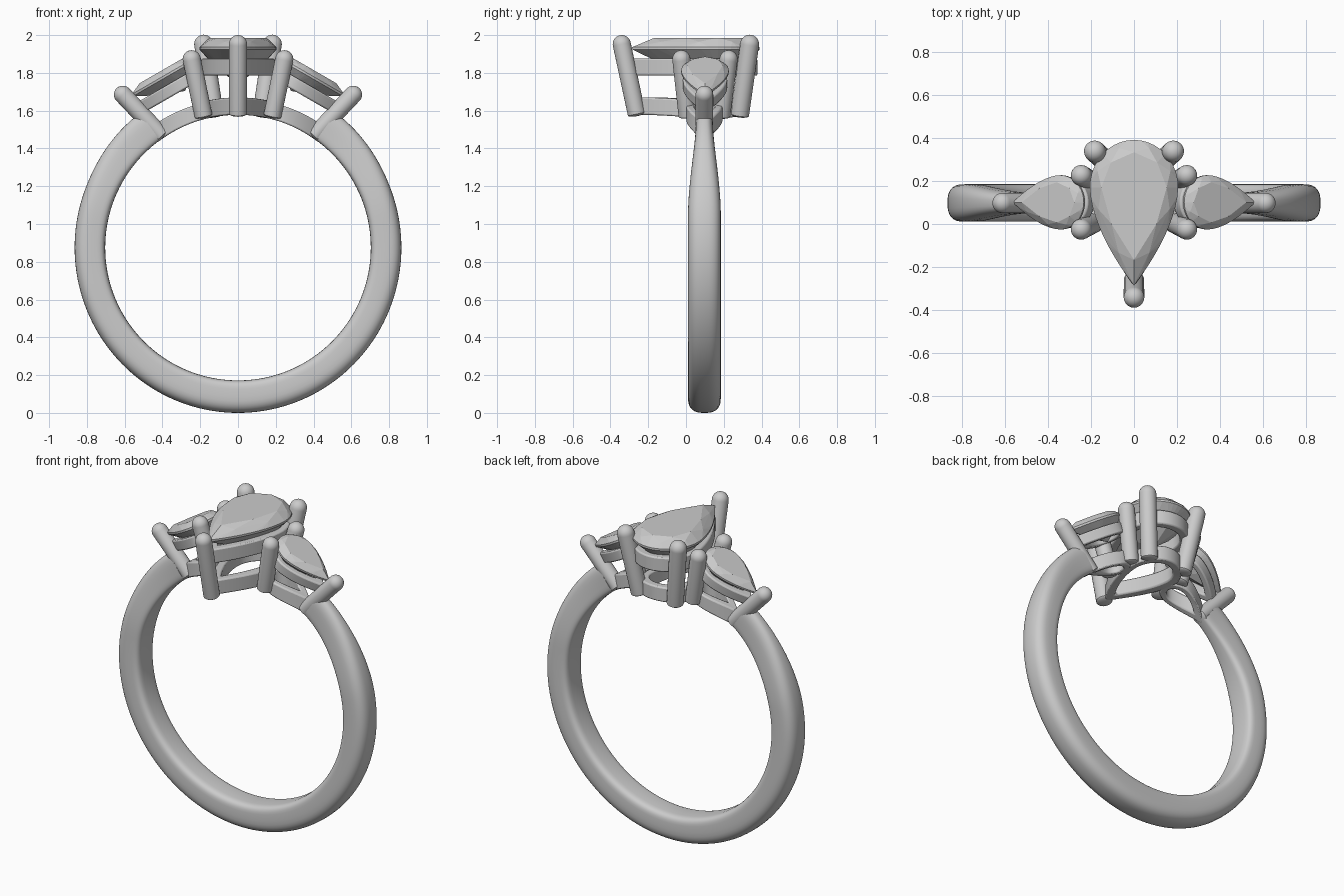
import bpy, bmesh
from math import sin, cos, pi, radians, sqrt
from mathutils import Vector, Matrix

if "Cube" in bpy.data.objects:
    bpy.data.objects.remove(bpy.data.objects["Cube"])

YC, ZC, RI = 0.0975, 0.875, 0.703      # finger-hole axis and radius


def finish(name, bm, smooth=True):
    bmesh.ops.recalc_face_normals(bm, faces=bm.faces)
    me = bpy.data.meshes.new(name)
    bm.to_mesh(me)
    bm.free()
    ob = bpy.data.objects.new(name, me)
    bpy.context.collection.objects.link(ob)
    if smooth:
        me.polygons.foreach_set("use_smooth", [True] * len(me.polygons))
        me.set_sharp_from_angle(angle=radians(35))
    return ob


def pear(w, head, tip, n):
    """Closed pear outline: u runs toward the tip, widest at u = 0."""
    side = [(tip * (1 - i / n), w * (1 - (1 - i / n) ** 1.7)) for i in range(n)]
    side += [(-head * sin(a), w * cos(a)) for a in (pi / 2 * i / n for i in range(n + 1))]
    return side + [(u, -v) for u, v in side[-2:0:-1]]


def gem(name, w, head, tip, crown, depth, mat):
    """Faceted pear stone as the convex hull of its facet corners."""
    bm = bmesh.new()
    levels = [(0.74, crown, 2, 0), (0.89, crown * 0.62, 4, 1),
              (1, 0.006, 10, 0), (1, -0.006, 10, 0), (0.55, -depth * 0.55, 2, 0)]
    for s, h, n, odd in levels:
        pts = pear(w * s, head * s, tip * s, n)
        for u, v in (pts[1::2] if odd else pts):
            bm.verts.new((u, v, h))
    bm.verts.new((0, 0, -depth))
    res = bmesh.ops.convex_hull(bm, input=bm.verts)
    junk = [g for g in res["geom_interior"] if isinstance(g, bmesh.types.BMVert)]
    if junk:
        bmesh.ops.delete(bm, geom=list(set(junk)), context='VERTS')
    bm.transform(mat)
    finish(name, bm, smooth=False)


def rail(name, w, head, tip, lo, hi, place, t=0.05):
    """Pear-shaped wire rail; place(u, v, h) puts it in the model."""
    bm = bmesh.new()
    outer = pear(w, head, tip, 14)
    inner = pear(w - t, head - t, tip - 1.8 * t, 14)
    loops = [[bm.verts.new(place(u, v, h)) for u, v in o]
             for o, h in ((outer, lo), (outer, hi), (inner, hi), (inner, lo))]
    n = len(outer)
    for k in range(4):
        a, b = loops[k], loops[(k + 1) % 4]
        for i in range(n):
            j = (i + 1) % n
            bm.faces.new((a[i], a[j], b[j], b[i]))
    ob = finish(name, bm)
    m = ob.modifiers.new("soft_edges", 'BEVEL')
    m.width, m.segments, m.limit_method = 0.008, 2, 'ANGLE'
    m.angle_limit = radians(50)


def prong(name, base, top, r=0.048):
    """Round claw: domed at the top, nearly flat at the base."""
    base, top = Vector(base), Vector(top)
    bm = bmesh.new()
    bmesh.ops.create_uvsphere(bm, u_segments=24, v_segments=16, radius=r)
    length = (top - base).length
    for v in bm.verts:
        if v.co.z > -1e-4:
            v.co.z += length
        else:
            v.co.z *= 0.3
    rot = (top - base).to_track_quat('Z', 'Y').to_matrix().to_4x4()
    bm.transform(Matrix.Translation(base) @ rot)
    finish(name, bm)


def smoothstep(x):
    x = max(0, min(1, x))
    return x * x * (3 - 2 * x)


# Band: open sweep around the finger hole, narrowing toward the setting
bm = bmesh.new()
N, M, END = 128, 36, radians(36)
rings = []
for i in range(N + 1):
    a = END + (2 * pi - 2 * END) * i / N
    d = min(a, 2 * pi - a)
    half = 0.046 + 0.041 * smoothstep((d - END) / radians(42))
    ro = 0.865 + 0.01 * abs(cos(a)) ** 2 + 0.01 * (1 - smoothstep((d - END) / 0.6))
    mid, th = (RI + ro) / 2, (ro - RI) / 2
    ring = []
    for k in range(M):
        b = 2 * pi * k / M
        c, s = cos(b), sin(b)
        e = 2 / 2.7 if s > 0 else 2 / 4.5
        y = half * abs(c) ** e * (1 if c > 0 else -1)
        r = mid + th * abs(s) ** e * (1 if s > 0 else -1)
        ring.append(bm.verts.new((r * sin(a), YC + y, ZC + r * cos(a))))
    rings.append(ring)
for p, q in zip(rings, rings[1:]):
    for k in range(M):
        j = (k + 1) % M
        bm.faces.new((p[k], p[j], q[j], q[k]))
bm.faces.new(rings[0])
bm.faces.new(rings[-1])
finish("band", bm)


def on_finger(x, y, h):
    """Wrap a rail's height onto the round finger hole."""
    return (x, y, ZC + sqrt((RI + h) ** 2 - x * x))


# Centre stone with its two rails, tip toward the front
centre = Matrix.Translation((0, 0.17, 1.93)) @ Matrix.Rotation(-pi / 2, 4, 'Z')
gem("centre_stone", 0.205, 0.22, 0.455, 0.056, 0.19, centre)
rail("centre_upper_rail", 0.195, 0.208, 0.46, -0.145, -0.055,
     lambda u, v, h: centre @ Vector((u, v, h)))
rail("centre_lower_rail", 0.165, 0.17, 0.42, 0, 0.092,
     lambda u, v, h: on_finger(v, 0.16 - u, h))
prong("front_prong", (0, -0.262, 1.585), (0, -0.34, 1.952))

for side, s in (("right", 1), ("left", -1)):
    # Side stone tilted outward, tip toward the band
    tilt = Matrix.Translation((s * 0.34, YC + 0.003, 1.808)) @ Matrix.Rotation(s * radians(30), 4, 'Y')
    if s < 0:
        tilt = tilt @ Matrix.Rotation(pi, 4, 'Z')
    gem(side + "_stone", 0.126, 0.127, 0.254, 0.036, 0.12, tilt)
    rail(side + "_upper_rail", 0.118, 0.118, 0.25, -0.11, -0.045,
         lambda u, v, h: tilt @ Vector((u, v, h)), 0.04)
    rail(side + "_lower_rail", 0.095, 0.1, 0.2, 0, 0.085,
         lambda u, v, h: on_finger(s * (0.235 + u), YC + v, h), 0.04)
    # Claws
    prong(side + "_back_prong", (s * 0.125, 0.285, 1.58), (s * 0.182, 0.337, 1.952), 0.05)
    prong(side + "_outer_prong", (s * 0.405, YC, 1.468), (s * 0.61, YC, 1.685), 0.047)
    for label, f in (("front", -1), ("rear", 1)):
        prong(f"{side}_inner_{label}_prong", (s * 0.183, YC + f * 0.09, 1.575),
              (s * 0.245, YC + 0.003 + f * 0.125, 1.872), 0.048)
